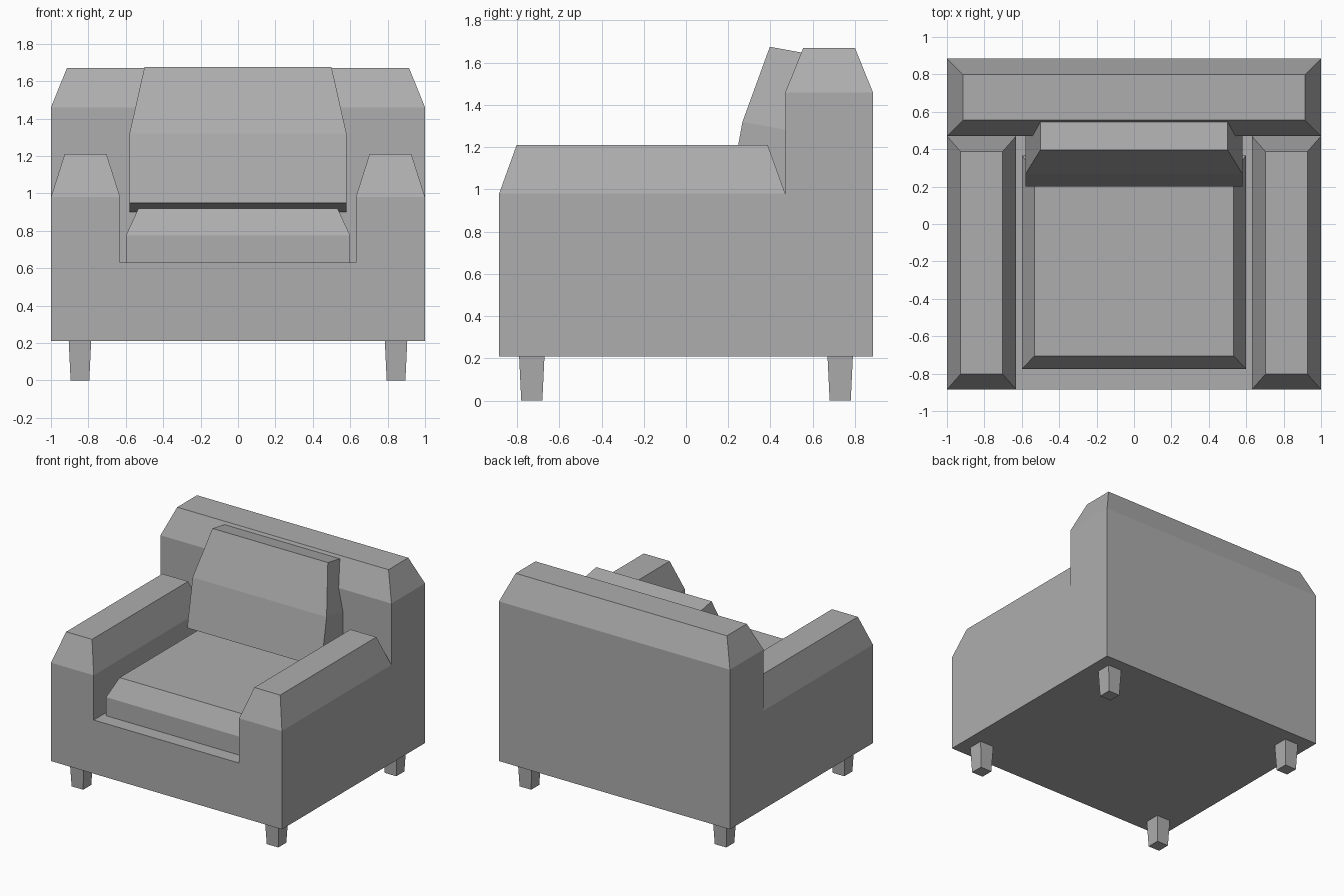
import bpy
import bmesh
from math import radians
from mathutils import Matrix, Vector

cube = bpy.data.objects.get("Cube")
if cube:
    bpy.data.objects.remove(cube, do_unlink=True)

GREY = (0.42, 0.42, 0.42, 1.0)
grey = bpy.data.materials.new("grey_upholstery")
grey.use_nodes = True
grey.diffuse_color = GREY
grey.node_tree.nodes["Principled BSDF"].inputs["Base Color"].default_value = GREY


def sheet(bm, xs, ys, z):
    """Flat grid of rectangular cells."""
    rows = [[bm.verts.new((x, y, z)) for x in xs] for y in ys]
    for low, high in zip(rows, rows[1:]):
        for i in range(len(xs) - 1):
            bm.faces.new((low[i], low[i + 1], high[i + 1], high[i]))
    return bm.faces[:]


def lift(bm, faces, z, inset=(0, 0)):
    """Extrude faces up to height z, drawing the outer border in by inset."""
    result = bmesh.ops.extrude_face_region(bm, geom=faces)["geom"]
    verts = [g for g in result if isinstance(g, bmesh.types.BMVert)]
    for axis in range(2):
        values = [v.co[axis] for v in verts]
        low, high = min(values), max(values)
        mid, half = (low + high) / 2, (high - low) / 2
        for v in verts:
            v.co[axis] = mid + (v.co[axis] - mid) * (1 - inset[axis] / half)
    for v in verts:
        v.co.z = z
    return [g for g in result if isinstance(g, bmesh.types.BMFace)]


def finish(bm, name, matrix=Matrix()):
    bmesh.ops.recalc_face_normals(bm, faces=bm.faces[:])
    bmesh.ops.dissolve_limit(bm, angle_limit=radians(1),
                             verts=bm.verts[:], edges=bm.edges[:])
    mesh = bpy.data.meshes.new(name)
    bm.to_mesh(mesh)
    bm.free()
    mesh.materials.append(grey)
    obj = bpy.data.objects.new(name, mesh)
    obj.matrix_world = matrix
    bpy.context.collection.objects.link(obj)


def block(name, xs, ys, z, levels, matrix=Matrix()):
    """Box raised through several (height, inset) levels."""
    bm = bmesh.new()
    faces = sheet(bm, xs, ys, z)
    for height, inset in levels:
        faces = lift(bm, faces, height, inset)
    finish(bm, name, matrix)


# Frame: base, two arms and backrest in one shell
bm = bmesh.new()
ARM, BACK = 0.63, 0.47
floor = lift(bm, sheet(bm, (-1, -ARM, ARM, 1), (-0.885, BACK, 0.885), 0.21), 0.63)


def is_seat(face):
    c = face.calc_center_median()
    return abs(c.x) < ARM / 2 and c.y < BACK


raised = lift(bm, [f for f in floor if not is_seat(f)], 0.98)
arms = [f for f in raised if f.calc_center_median().y < BACK]
back = [f for f in raised if f not in arms]
back = lift(bm, back, 1.46)
lift(bm, back, 1.67, (0.085, 0.085))
for arm in arms:
    lift(bm, [arm], 1.21, (0.073, 0.083))
finish(bm, "armchair_frame")

# Seat cushion with chamfered top
block("seat_cushion", (-0.6, 0.6), (-0.775, 0.365), 0.63,
      [(0.775, (0, 0)), (0.92, (0.068, 0.07))])

# Back cushion, leaning against the backrest
lean = Matrix.Translation(Vector((0, 0.2, 0.95))) @ Matrix.Rotation(radians(-10.3), 4, "X")
block("back_cushion", (-0.58, 0.58), (0, 0.286), 0,
      [(0.376, (0, 0)), (0.749, (0.08, 0.064))], lean)

# Tapered legs
for side, sx in (("left", 1), ("right", -1)):
    for end, sy in (("front", -1), ("back", 1)):
        block(f"{end}_{side}_leg", (-0.05, 0.05), (-0.05, 0.05), 0,
              [(0.21, (-0.01, -0.01))],
              Matrix.Translation((sx * 0.845, sy * 0.73, 0)))
